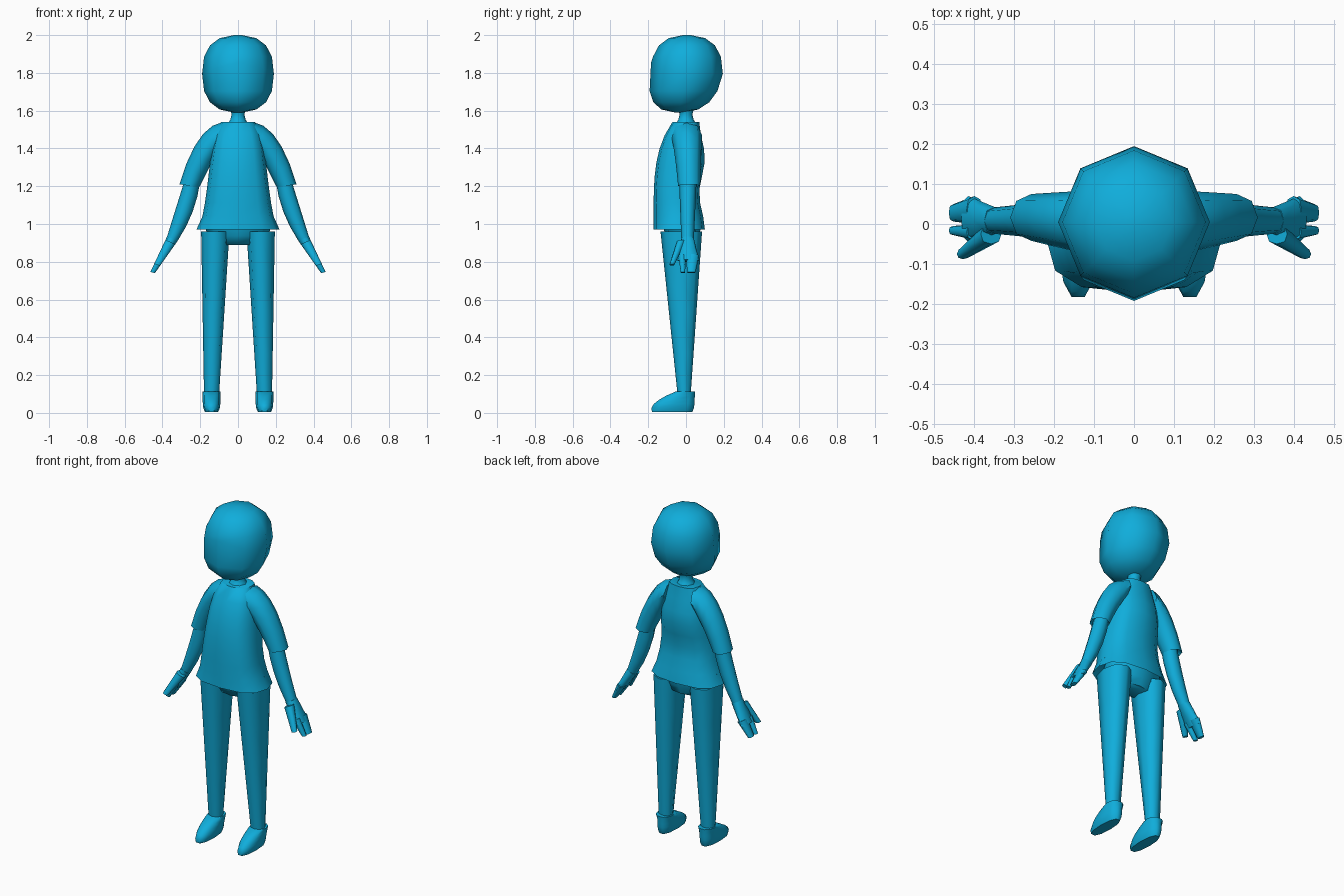
import bpy, bmesh, math
from mathutils import Vector

cube = bpy.data.objects.get("Cube")
if cube:
    bpy.data.objects.remove(cube, do_unlink=True)

BLUE = (0.005, 0.42, 0.71, 1)
blue_material = bpy.data.materials.new("bright blue")
blue_material.use_nodes = True
blue_material.diffuse_color = BLUE
shader = blue_material.node_tree.nodes["Principled BSDF"]
shader.inputs["Base Color"].default_value = BLUE


def point(x, z):
    return Vector((x, 0, z))


def mix(start, end, t):
    return start + (end - start) * t


def bend(start, control, end, t):
    """Curve from start to end, pulled towards control."""
    return mix(mix(start, control, t), mix(control, end, t), t)


def level(half_width, z):
    """Inner and outer points of a ring centred on the body."""
    return point(-half_width, z), point(half_width, z)


def squared(value, box):
    return math.copysign(abs(value) ** box, value)


def loft(name, rule, steps=1, sides=8, box=1, mirror=False, hollow=None):
    """Skin rings; rule(t) gives inner point, outer point, front y and back y."""
    bm = bmesh.new()
    loops = []
    for step in range(steps + 1):
        inner, outer, front, back = rule(step / steps)
        middle = (inner + outer) / 2 + Vector((0, (front + back) / 2, 0))
        across = (outer - inner) / 2
        depth = Vector((0, (back - front) / 2, 0))
        loop = []
        for side in range(sides):
            angle = math.tau * side / sides
            loop.append(bm.verts.new(middle
                                     + across * squared(math.cos(angle), box)
                                     + depth * squared(math.sin(angle), box)))
        loops.append(loop)
    for lower, upper in zip(loops, loops[1:]):
        for side in range(sides):
            after = (side + 1) % sides
            bm.faces.new((lower[side], lower[after], upper[after], upper[side]))
    caps = {"start": bm.faces.new(loops[0]), "end": bm.faces.new(loops[-1])}
    bmesh.ops.recalc_face_normals(bm, faces=bm.faces)
    if hollow:
        bmesh.ops.inset_individual(bm, faces=[caps[hollow]],
                                   thickness=0.02, depth=-0.03)
    mesh = bpy.data.meshes.new(name)
    bm.to_mesh(mesh)
    bm.free()
    mesh.materials.append(blue_material)
    for polygon in mesh.polygons:
        polygon.use_smooth = True
    mesh.set_sharp_from_angle(angle=math.radians(60))
    part = bpy.data.objects.new(name, mesh)
    bpy.context.scene.collection.objects.link(part)
    if mirror:
        part.modifiers.new("mirror", "MIRROR")
    return part


# Head: a boxy ball whose lower half slides forward to the chin
def head_rule(t):
    latitude = mix(-1.5, 1.5, t)
    rise = 0.205 * squared(math.sin(latitude), 0.8)
    radius = 0.19 * math.cos(latitude) ** 0.8
    slide = 0.005 + 0.2 * min(rise, 0)
    return *level(radius, 1.795 + rise), slide - radius, slide + radius


head = loft("head", head_rule, steps=8)

# Brow: raise the front of the middle ring into a shallow peak
for vertex in head.data.vertices:
    if vertex.co.y < -0.1 and abs(vertex.co.z - 1.795) < 0.02:
        vertex.co.z += 0.06 - abs(vertex.co.x) / 4


# Neck, flared at both ends
def neck_rule(t):
    radius = 0.034 + 0.03 * (2 * t - 1) ** 2
    return *level(radius, mix(1.52, 1.64, t)), -radius, radius


loft("neck", neck_rule, steps=4)


# Shirt: flared hem, narrow chest and rounded shoulders
def shirt_rule(t):
    half_width = mix(0.22, 0.13, math.sqrt(t)) - 0.04 * t ** 8
    front = 0.1 * t ** 4 - 0.172
    back = 0.085 + 0.015 * math.cos(3 * math.pi * t)
    return *level(half_width, mix(0.97, 1.54, t)), front, back


loft("shirt", shirt_rule, steps=8, sides=12, box=0.75, hollow="start")


# Sleeves: straight underarm, curved shoulder
def sleeve_rule(t):
    inner = mix(point(0.1, 1.4), point(0.205, 1.195), t)
    outer = bend(point(0.08, 1.54), point(0.22, 1.52), point(0.31, 1.21), t)
    return inner, outer, mix(-0.08, -0.042, t), mix(0.085, 0.075, t)


loft("sleeves", sleeve_rule, steps=5, mirror=True, hollow="end")

# Forearms
WRIST_INNER, WRIST_OUTER = point(0.32, 0.91), point(0.375, 0.935)


def forearm_rule(t):
    inner = bend(point(0.2, 1.23), point(0.22, 1.06), WRIST_INNER, t)
    outer = mix(point(0.28, 1.24), WRIST_OUTER, t)
    return inner, outer, mix(-0.037, -0.025, t), mix(0.056, 0.042, t)


loft("forearms", forearm_rule, steps=4, mirror=True)


# Hands: strips of one thin wedge running from wrist to fingertips
def hand_strip(name, begin, finish, fronts, backs):
    def rule(t):
        along = mix(begin, finish, t)
        return (mix(WRIST_INNER, point(0.44, 0.74), along),
                mix(WRIST_OUTER, point(0.464, 0.746), along),
                mix(*fronts, t), mix(*backs, t))
    loft(name, rule, steps=2, box=0.8, mirror=True)


hand_strip("palms", 0, 0.65, fronts=(-0.025, -0.045), backs=(0.042, 0.07))
hand_strip("grouped_fingers", 0.5, 1, fronts=(0, 0.006), backs=(0.07, 0.05))
hand_strip("index_fingers", 0.5, 1, fronts=(-0.04, -0.028), backs=(0, -0.005))
hand_strip("thumbs", 0.1, 0.77, fronts=(-0.05, -0.088), backs=(0, -0.062))


# Trousers: hips rounded underneath, then straight tapered legs
def hip_rule(t):
    spread = mix(0.6, 1, math.sqrt(t))
    return *level(0.19 * spread, mix(0.89, 1.03, t)), -0.13 * spread, 0.085 * spread


def leg_rule(t):
    z = mix(0.96, 0.1, t)
    return (point(mix(0.045, 0.1, t), z), point(mix(0.195, 0.18, t), z),
            mix(-0.135, -0.045, t), mix(0.085, 0.025, t))


loft("hips", hip_rule, steps=3, box=0.8)
loft("legs", leg_rule, steps=4, box=0.85, mirror=True)


# Shoes: the toe falls away from the ankle, the sole edge is rounded in
def shoe_rule(t):
    z = mix(0.005, 0.113, t)
    tuck = 0.012 * (1 - t) ** 6
    return (point(0.093 + tuck, z), point(0.187 - tuck, z),
            0.14 * t * t - 0.197 + tuck, 0.05 - tuck)


loft("shoes", shoe_rule, steps=5, sides=10, box=0.85, mirror=True)
